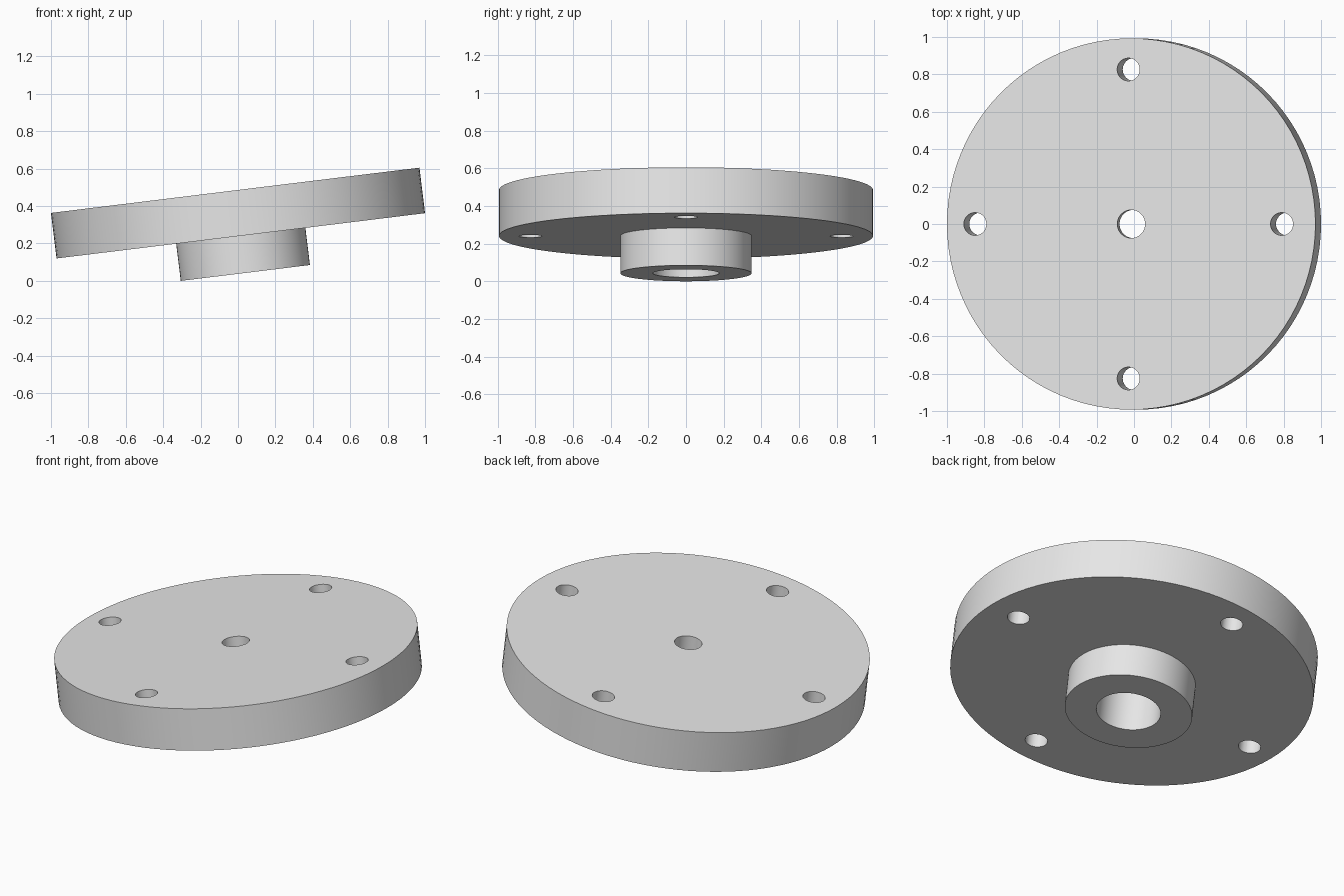
import bpy, bmesh, math

if "Cube" in bpy.data.objects:
    bpy.data.objects.remove(bpy.data.objects["Cube"])

TILT = math.radians(7)
HUB_R, HUB_H = 0.348, 0.2
DISC_R, DISC_T = 0.9925, 0.245
TOP = HUB_H + DISC_T
BORE_R, BORE_DEPTH, PILOT_R = 0.176, 0.345, 0.075
BOLT_CIRCLE, BOLT_R, BOLT_SHIFT = 0.826, 0.061, -0.015

metal = bpy.data.materials.new("light_grey")
metal.diffuse_color = (0.8, 0.8, 0.8, 1)
metal.use_nodes = True
metal.node_tree.nodes["Principled BSDF"].inputs["Base Color"].default_value = metal.diffuse_color


def new_object(name, bm):
    mesh = bpy.data.meshes.new(name)
    bmesh.ops.recalc_face_normals(bm, faces=bm.faces)
    bm.to_mesh(mesh)
    bm.free()
    obj = bpy.data.objects.new(name, mesh)
    bpy.context.collection.objects.link(obj)
    return obj


def lathe(name, profile, steps):
    """Revolve a closed (radius, height) outline around z."""
    bm = bmesh.new()
    rings = []
    for i in range(steps):
        a = 2 * math.pi * i / steps
        rings.append([bm.verts.new((r * math.cos(a), r * math.sin(a), z))
                      for r, z in profile])
    n = len(profile)
    for i in range(steps):
        p, q = rings[i], rings[(i + 1) % steps]
        for j in range(n):
            k = (j + 1) % n
            bm.faces.new((p[j], q[j], q[k], p[k]))
    return new_object(name, bm)


# Disc with hub underneath, wide bore from below and small pilot hole on top
flange = lathe("flange", [
    (PILOT_R, TOP), (DISC_R, TOP), (DISC_R, HUB_H), (HUB_R, HUB_H),
    (HUB_R, 0), (BORE_R, 0), (BORE_R, BORE_DEPTH), (PILOT_R, BORE_DEPTH)], 96)
flange.data.materials.append(metal)

# Four bolt hole cutters
bm = bmesh.new()
for i in range(4):
    a = i * math.pi / 2
    made = bmesh.ops.create_cone(bm, cap_ends=True, segments=32, radius1=BOLT_R,
                                 radius2=BOLT_R, depth=0.6)
    bmesh.ops.translate(bm, verts=made["verts"], vec=(
        BOLT_CIRCLE * math.cos(a) + BOLT_SHIFT, BOLT_CIRCLE * math.sin(a),
        HUB_H + DISC_T / 2))
cutter = new_object("bolt_hole_cutter", bm)
cutter.hide_render = True

# Cut the bolt holes
cut = flange.modifiers.new("bolt_holes", "BOOLEAN")
cut.operation = "DIFFERENCE"
cut.solver = "EXACT"
cut.object = cutter
bpy.context.view_layer.objects.active = flange
flange.select_set(True)
bpy.ops.object.modifier_apply(modifier=cut.name)
bpy.data.objects.remove(cutter)

# Smooth round walls, crisp rims
bpy.ops.object.shade_smooth_by_angle(angle=math.radians(30))

# Tilt the part so it rests on the left rim of the hub
flange.rotation_euler = (0, -TILT, 0)
lift = HUB_H + DISC_T / 2
flange.location = (lift * math.sin(TILT), 0, HUB_R * math.sin(TILT))
